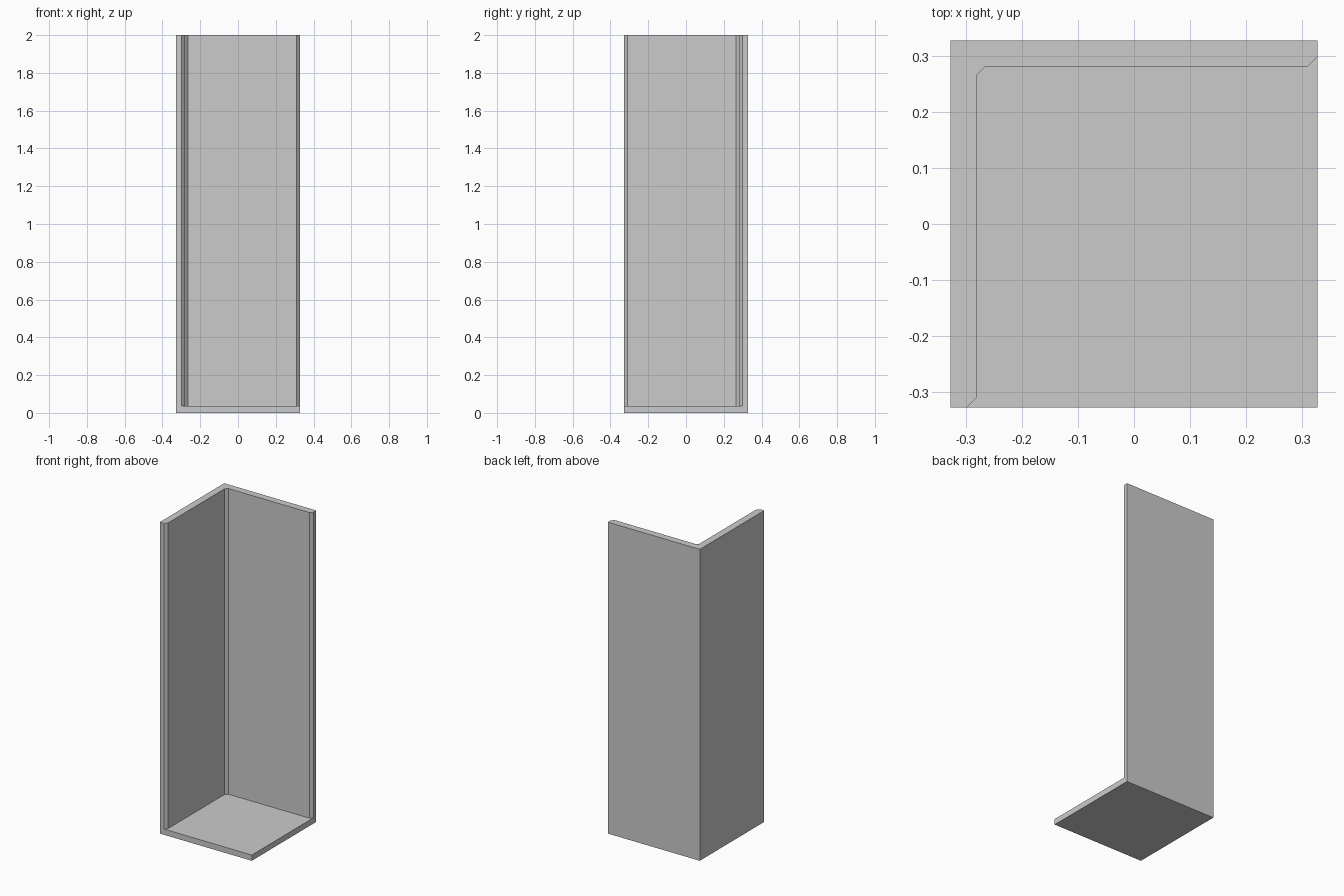
import bpy, bmesh

if "Cube" in bpy.data.objects:
    bpy.data.objects.remove(bpy.data.objects["Cube"])

HALF, HEIGHT, FLOOR = 0.327, 2.0, 0.037


def prism(name, outline, z0, z1):
    """Extrude a counter-clockwise XY outline from z0 to z1."""
    bm = bmesh.new()
    face = bm.faces.new([bm.verts.new((x, y, z0)) for x, y in outline])
    geom = bmesh.ops.extrude_face_region(bm, geom=[face], use_keep_orig=True)["geom"]
    top = [v for v in geom if isinstance(v, bmesh.types.BMVert)]
    bmesh.ops.translate(bm, verts=top, vec=(0, 0, z1 - z0))
    bmesh.ops.recalc_face_normals(bm, faces=bm.faces[:])
    mesh = bpy.data.meshes.new(name)
    bm.to_mesh(mesh)
    bm.free()
    obj = bpy.data.objects.new(name, mesh)
    bpy.context.collection.objects.link(obj)
    return obj


# Full block: the outer envelope of the walls and floor
corner = prism("corner_wall_with_floor",
               [(-HALF, -HALF), (HALF, -HALF), (HALF, HALF), (-HALF, HALF)],
               0, HEIGHT)

# Hollow: half outline mirrored across the wall-corner diagonal,
# with a chamfered inner corner and chamfered wall ends
half = [(0.40, 0.371), (0.31, 0.281), (-0.265, 0.281)]
mirrored = [(-y, -x) for x, y in reversed(half)]
hollow = prism("hollow_cutter", half + mirrored + [(0.40, -0.40)],
               FLOOR, HEIGHT + 0.2)
hollow.hide_render = True

# Carve the open space above the floor
cut = corner.modifiers.new("hollow", 'BOOLEAN')
cut.operation = 'DIFFERENCE'
cut.solver = 'EXACT'
cut.object = hollow
bpy.context.view_layer.objects.active = corner
bpy.ops.object.modifier_apply(modifier=cut.name)
bpy.data.objects.remove(hollow, do_unlink=True)
